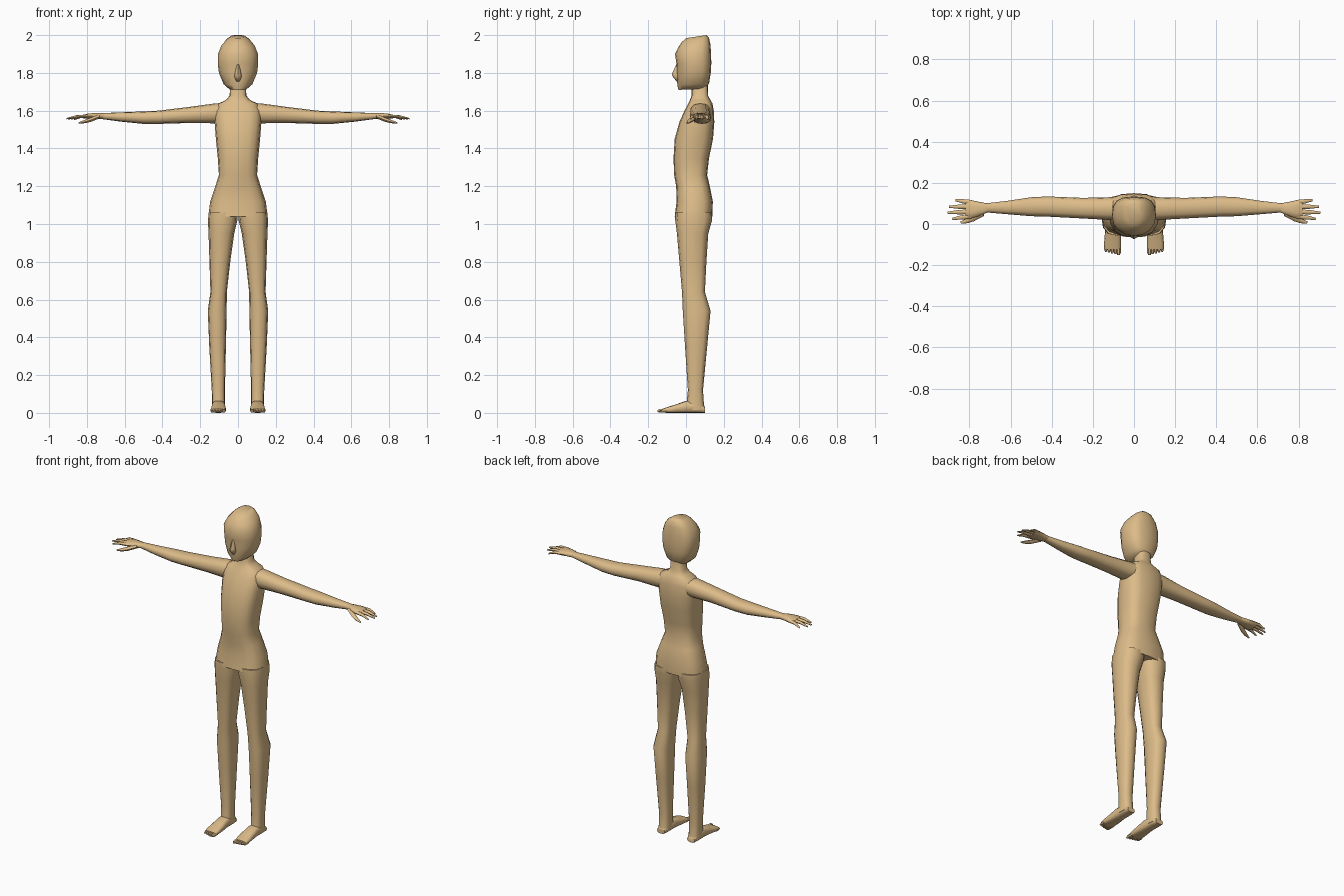
import bpy, bmesh, math
from mathutils import Vector

skin = bpy.data.materials.new("skin")
skin.diffuse_color = (0.72, 0.5, 0.25, 1)


def loft(bm, axis, rings, sides=12, power=2.4, power_back=None):
    """Skin rounded rings (t, a0, a1, b0, b1[, tilt]) strung along an axis."""
    order = {"x": (0, 1, 2), "y": (1, 0, 2), "z": (2, 0, 1)}[axis]
    loops = []
    for t, a0, a1, b0, b1, *tilt in rings:
        loop = []
        for i in range(sides):
            ang = 2 * math.pi * i / sides
            c, s = math.cos(ang), math.sin(ang)
            e = 2 / (power_back if power_back and s > 0 else power)
            u = math.copysign(abs(c) ** e, c)
            v = math.copysign(abs(s) ** e, s)
            co = [0, 0, 0]
            co[order[0]] = t + (tilt[0] * v if tilt else 0)
            co[order[1]] = (a0 + a1) / 2 + u * (a1 - a0) / 2
            co[order[2]] = (b0 + b1) / 2 + v * (b1 - b0) / 2
            loop.append(bm.verts.new(co))
        loops.append(loop)
    for p, q in zip(loops, loops[1:]):
        for i in range(sides):
            j = (i + 1) % sides
            bm.faces.new((p[i], p[j], q[j], q[i]))
    bm.faces.new(loops[0])
    bm.faces.new(loops[-1])


def digit(bm, points, radii, flat=0.8):
    """Finger or toe: six-sided tapering tube through points."""
    loops = []
    d = (Vector(points[-1]) - Vector(points[0])).normalized()
    side = d.cross(Vector((0, 0, 1))).normalized()
    up = side.cross(d)
    for p, r in zip(points, radii):
        loops.append([bm.verts.new(Vector(p) + side * r * math.cos(k * math.pi / 3)
                                   + up * r * flat * math.sin(k * math.pi / 3)) for k in range(6)])
    for p, q in zip(loops, loops[1:]):
        for i in range(6):
            j = (i + 1) % 6
            bm.faces.new((p[i], p[j], q[j], q[i]))
    bm.faces.new(loops[0])
    bm.faces.new(loops[-1])


def finish(bm, name, mirror=False, angle=55):
    bmesh.ops.recalc_face_normals(bm, faces=bm.faces)
    me = bpy.data.meshes.new(name)
    bm.to_mesh(me)
    bm.free()
    ob = bpy.data.objects.new(name, me)
    bpy.context.collection.objects.link(ob)
    me.materials.append(skin)
    bpy.ops.object.select_all(action="DESELECT")
    ob.select_set(True)
    bpy.context.view_layer.objects.active = ob
    bpy.ops.object.shade_smooth_by_angle(angle=math.radians(angle))
    if mirror:
        m = ob.modifiers.new("mirror", "MIRROR")
        m.use_mirror_merge = False
    return ob


# Torso and neck
bm = bmesh.new()
torso = [(1.04, .157, -.06, .14), (1.12, .147, -.05, .142), (1.2, .12, -.052, .126),
         (1.26, .101, -.063, .112), (1.35, .107, -.066, .122), (1.45, .117, -.06, .143),
         (1.54, .124, -.035, .15), (1.6, .124, -.008, .147), (1.638, .105, .012, .14),
         (1.655, .065, .02, .13), (1.68, .044, .03, .117), (1.76, .042, .03, .115)]
loft(bm, "z", [(z, -w, w, f, b) for z, w, f, b in torso], 16, 2.8)
finish(bm, "torso")

# Head, rounded in front and flatter behind
bm = bmesh.new()
head = [(1.713, .045, -.04, .1, .003), (1.74, .076, -.046, .122, .003), (1.8, .101, -.049, .131, 0),
        (1.85, .107, -.051, .134, 0), (1.9, .106, -.058, .133, 0), (1.945, .088, -.04, .129, .008),
        (1.975, .062, -.022, .121, .012), (1.992, .038, .0, .108, .008)]
loft(bm, "z", [(z, -w, w, f, b, t) for z, w, f, b, t in head], 16, 2.1, 2.8)
finish(bm, "head")

# Nose wedge
bm = bmesh.new()
loft(bm, "z", [(1.755, -.01, .01, -.05, -.03), (1.782, -.02, .02, -.072, -.03),
               (1.795, -.017, .017, -.074, -.03), (1.845, -.008, .008, -.052, -.03)], 8, 1.8)
finish(bm, "nose")

# Arms
bm = bmesh.new()
loft(bm, "x", [(.07, .02, .135, 1.54, 1.64), (.125, .02, .13, 1.533, 1.638),
               (.25, .027, .127, 1.535, 1.621), (.42, .036, .134, 1.53, 1.6),
               (.5, .038, .13, 1.53, 1.596), (.62, .048, .112, 1.542, 1.591),
               (.725, .057, .1, 1.556, 1.587)])
finish(bm, "arms", True)

# Hands: palm, four fingers and thumb
bm = bmesh.new()
loft(bm, "x", [(.71, .057, .1, 1.556, 1.587), (.755, .038, .108, 1.556, 1.588),
               (.79, .028, .116, 1.556, 1.586), (.82, .03, .115, 1.559, 1.579)], 10)
for y0, y1, x1, z1 in [(.105, .116, .868, 1.553), (.084, .084, .9, 1.556),
                       (.06, .055, .907, 1.558), (.038, .025, .884, 1.556)]:
    digit(bm, [(.79, y0, 1.571), (.79 * .45 + x1 * .55, (y0 + y1) / 2, 1.569), (x1, y1, z1)],
          [.012, .0105, .005])
digit(bm, [(.735, .052, 1.57), (.785, .026, 1.55), (.815, .014, 1.541), (.843, .007, 1.534)],
      [.014, .014, .011, .005])
finish(bm, "hands", True)

# Legs
bm = bmesh.new()
loft(bm, "z", [(1.06, .001, .155, -.057, .139), (1.02, .003, .159, -.057, .138),
               (.95, .02, .156, -.048, .118), (.8, .041, .151, -.035, .108),
               (.64, .059, .146, -.021, .1), (.54, .06, .16, -.017, .13),
               (.35, .064, .152, -.005, .112), (.12, .069, .139, .01, .09),
               (.06, .069, .138, .004, .094), (.015, .069, .138, 0, .1)], 12, 2.6)
finish(bm, "legs", True)

# Feet with toes
bm = bmesh.new()
loft(bm, "y", [(.1, .078, .13, 0, .03), (.06, .069, .138, 0, .06), (0, .068, .138, 0, .064),
               (-.05, .064, .142, 0, .046), (-.1, .063, .146, 0, .03), (-.125, .066, .143, .002, .022)], 12, 3)
for i in range(5):
    x, r = .075 + .0155 * i, (.011 if i == 0 else .008)
    tip = -.151 + .004 * i
    digit(bm, [(x, -.1, r), (x, tip + .012, r), (x, tip, r * .9)], [r, r, r * .55], 1)
finish(bm, "feet", True)
